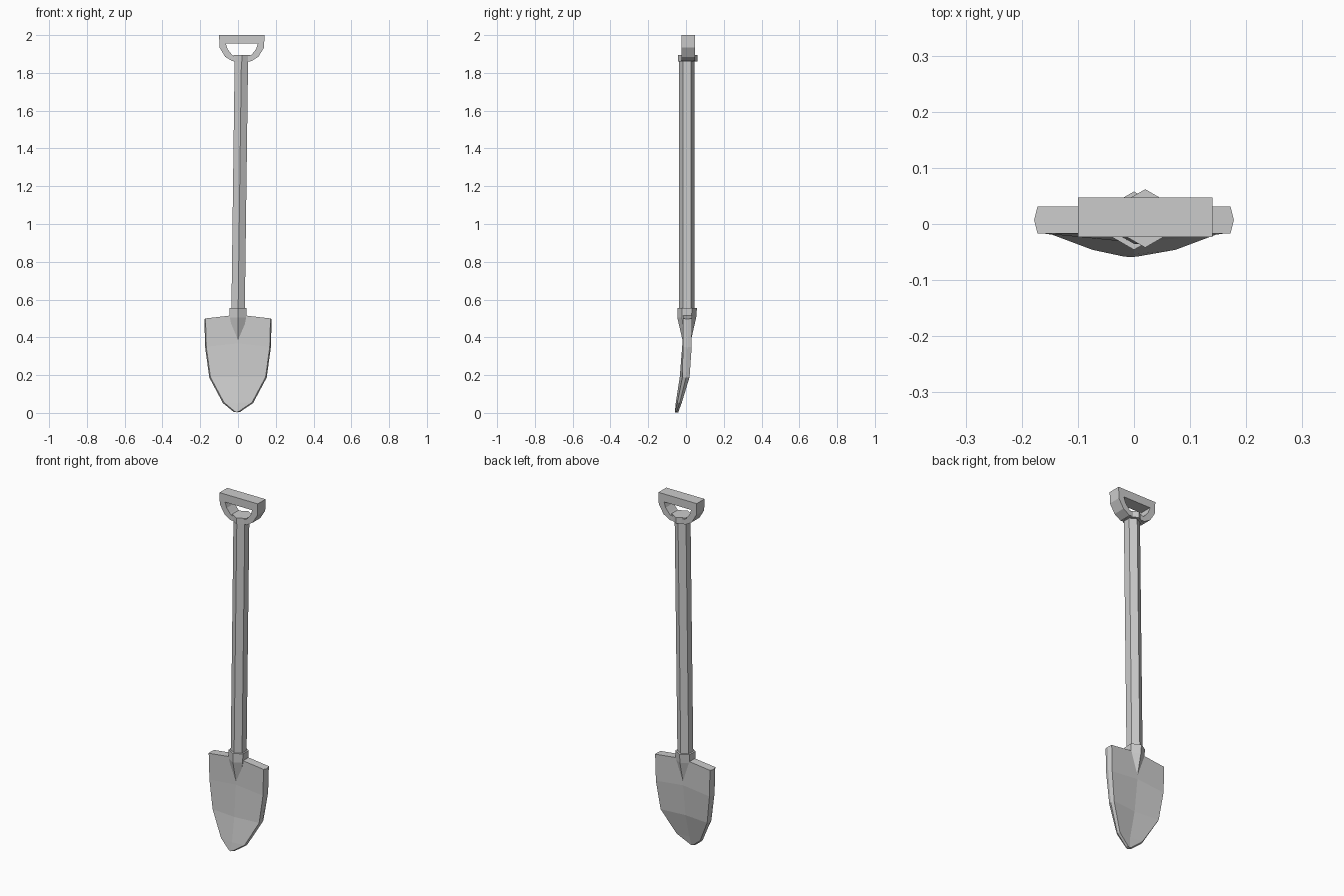
import bpy, bmesh
from math import cos, sin, pi

if "Cube" in bpy.data.objects:
    bpy.data.objects.remove(bpy.data.objects["Cube"])

steel = bpy.data.materials.new("grey_metal")
steel.use_nodes = True
GREY = (0.6, 0.6, 0.6, 1)
steel.diffuse_color = GREY
steel.node_tree.nodes["Principled BSDF"].inputs["Base Color"].default_value = GREY


def finish(name, bm):
    bmesh.ops.recalc_face_normals(bm, faces=bm.faces)
    mesh = bpy.data.meshes.new(name)
    bm.to_mesh(mesh)
    bm.free()
    mesh.materials.append(steel)
    obj = bpy.data.objects.new(name, mesh)
    bpy.context.collection.objects.link(obj)


def bridge(bm, a, b):
    n = len(a)
    for i in range(n):
        bm.faces.new((a[i], a[(i + 1) % n], b[(i + 1) % n], b[i]))


def hex_loft(name, rings):
    """Six-sided tube through rings of (x, y, z, radius), corners facing front and back."""
    bm = bmesh.new()
    loops = []
    for x, y, z, r in rings:
        angles = [pi / 2 + i * pi / 3 for i in range(6)]
        loops.append([bm.verts.new((x + r * cos(a), y + r * sin(a), z)) for a in angles])
    for a, b in zip(loops, loops[1:]):
        bridge(bm, a, b)
    bm.faces.new(loops[0])
    bm.faces.new(loops[-1])
    finish(name, bm)


# Shaft, leaning slightly, with its two collars
hex_loft("shaft", [(0, 0.005, 0.5, 0.041), (0.018, 0.005, 1.88, 0.041)])
hex_loft("upper_collar", [(0.02, 0.01, 1.86, 0.052), (0.02, 0.01, 1.895, 0.052)])
hex_loft("blade_socket", [(0, 0.004, 0.365, 0.018), (0, 0.004, 0.505, 0.05), (0, 0.006, 0.555, 0.052)])

# D-shaped grip: outer and inner half outlines mirrored, then given depth
outer = [(0.12, 2.0), (0.118, 1.935), (0.088, 1.885), (0.05, 1.862)]
inner = [(0.085, 1.955), (0.075, 1.925), (0.055, 1.9), (0.045, 1.89)]
bm = bmesh.new()


def grip_loop(half, y):
    pts = half + [(-x, z) for x, z in reversed(half)]
    return [bm.verts.new((x + 0.02, y, z)) for x, z in pts]


loops = [grip_loop(outer, -0.023), grip_loop(outer, 0.047),
         grip_loop(inner, 0.047), grip_loop(inner, -0.023)]
for i in range(4):
    bridge(bm, loops[i], loops[(i + 1) % 4])
finish("grip", bm)

# Blade: rows of (half width, edge z, centre z, edge y, centre y, half thickness)
rows = [(0.172, 0.5, 0.52, 0.007, 0.007, 0.024),
        (0.168, 0.35, 0.368, 0.007, 0.004, 0.023),
        (0.146, 0.19, 0.19, 0.0, -0.014, 0.019),
        (0.074, 0.055, 0.055, -0.034, -0.042, 0.012),
        (0.012, 0.012, 0.006, -0.049, -0.05, 0.009)]
bm = bmesh.new()
loops = []
for w, ze, zc, ye, yc, t in rows:
    # Front edge, bulging side rim and back edge, round the section
    section = [(-w, ye - t, ze), (0, yc - t, zc), (w, ye - t, ze), (w + 0.006, ye, ze - 0.003),
               (w, ye + t, ze), (0, yc + t, zc), (-w, ye + t, ze), (-w - 0.006, ye, ze - 0.003)]
    loops.append([bm.verts.new(p) for p in section])
for a, b in zip(loops, loops[1:]):
    bridge(bm, a, b)
for loop in (loops[0], loops[-1]):
    bm.faces.new((loop[0], loop[1], loop[5], loop[6], loop[7]))
    bm.faces.new((loop[1], loop[2], loop[3], loop[4], loop[5]))
bmesh.ops.translate(bm, verts=loops[-1], vec=(-0.006, 0, -0.003))
finish("blade", bm)
